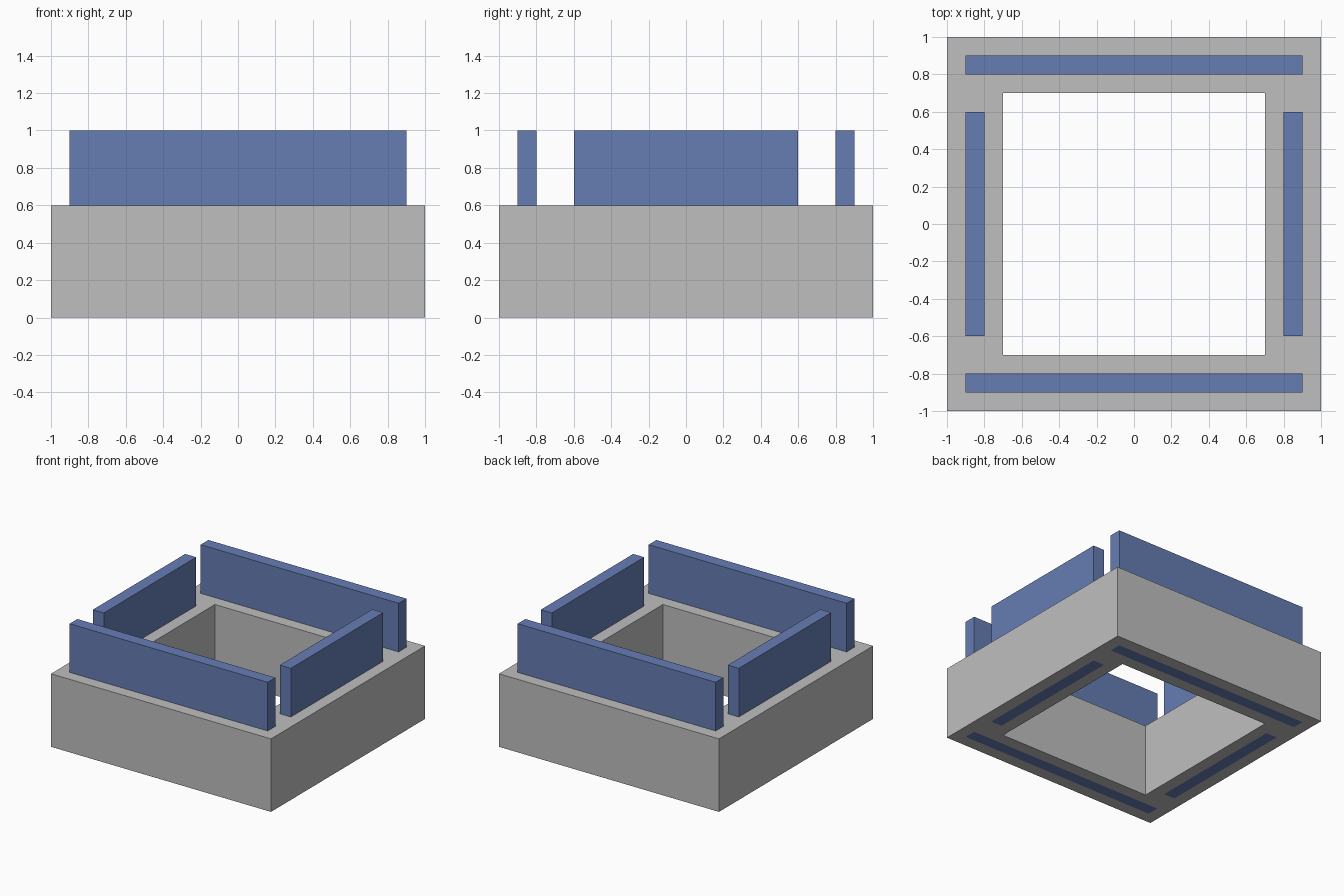
import bpy

if "Cube" in bpy.data.objects:
    bpy.data.objects.remove(bpy.data.objects["Cube"])

# Materials
def material(name, color):
    m = bpy.data.materials.new(name)
    m.diffuse_color = (*color, 1)
    m.use_nodes = True
    m.node_tree.nodes["Principled BSDF"].inputs["Base Color"].default_value = m.diffuse_color
    return m

grey = material("grey", (0.52, 0.52, 0.52))
blue = material("blue", (0.133, 0.205, 0.456))


def box(name, center, size, mat):
    bpy.ops.mesh.primitive_cube_add(size=1, location=center)
    ob = bpy.context.object
    ob.name = name
    ob.scale = size
    bpy.ops.object.transform_apply(location=False, rotation=False, scale=True)
    ob.data.materials.append(mat)
    return ob


def cut(target, name, center, size):
    cutter = box(name, center, size, grey)
    mod = target.modifiers.new(name, 'BOOLEAN')
    mod.operation = 'DIFFERENCE'
    mod.solver = 'EXACT'
    mod.object = cutter
    bpy.context.view_layer.objects.active = target
    bpy.ops.object.modifier_apply(modifier=mod.name)
    bpy.data.objects.remove(cutter)


# Square base frame, open through the middle
frame = box("base_frame", (0, 0, 0.3), (2, 2, 0.6), grey)
cut(frame, "opening", (0, 0, 0.3), (1.4, 1.4, 1.2))

# Upright panels, each set in a slot that runs down through the frame
panels = {
    "front_panel": (0, -0.85, 1.8, 0.1),
    "back_panel": (0, 0.85, 1.8, 0.1),
    "left_panel": (-0.85, 0, 0.1, 1.2),
    "right_panel": (0.85, 0, 0.1, 1.2),
}
for name, (x, y, width, depth) in panels.items():
    cut(frame, name + "_slot", (x, y, 0.3), (width, depth, 1.2))
    box(name, (x, y, 0.5), (width, depth, 1), blue)
